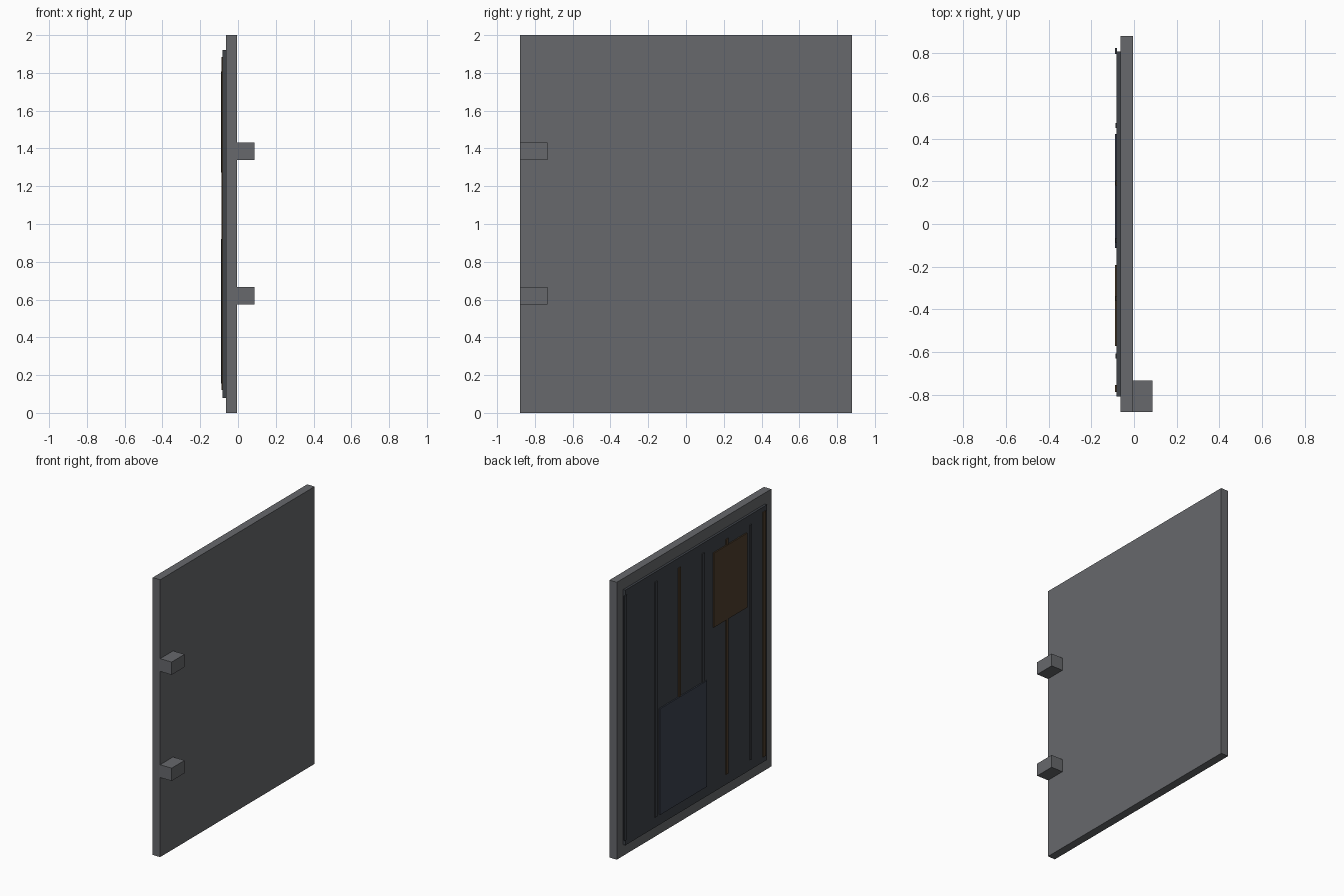
import bpy

if "Cube" in bpy.data.objects:
    bpy.data.objects.remove(bpy.data.objects["Cube"])


def material(name, rgb):
    m = bpy.data.materials.new(name)
    m.diffuse_color = (*rgb, 1)
    m.use_nodes = True
    m.node_tree.nodes["Principled BSDF"].inputs["Base Color"].default_value = m.diffuse_color
    return m


steel = material("dark_steel", (0.135, 0.14, 0.15))
panel_mat = material("panel_dark", (0.05, 0.056, 0.066))
blue = material("slate_blue", (0.045, 0.055, 0.08))
brown = material("rust_brown", (0.08, 0.05, 0.026))


def box(name, x, y, z, mat):
    """Box from (min, max) ranges on each axis."""
    ranges = (x, y, z)
    bpy.ops.mesh.primitive_cube_add(size=1, location=[(a + b) / 2 for a, b in ranges])
    ob = bpy.context.object
    ob.name = name
    ob.scale = [b - a for a, b in ranges]
    bpy.ops.object.transform_apply(location=False, rotation=False, scale=True)
    ob.data.materials.append(mat)
    return ob


# Main door slab
box("door_slab", (-0.064, -0.005), (-0.88, 0.88), (0, 2), steel)

# Hinge blocks
for i, z in enumerate((0.62, 1.385)):
    box(f"hinge_block_{i + 1}", (-0.006, 0.087), (-0.88, -0.733), (z - 0.046, z + 0.046), steel)

# Raised inset panel on the back
box("raised_panel", (-0.081, -0.063), (-0.807, 0.807), (0.08, 1.92), panel_mat)

# Vertical ribs, alternating dark and rusty
for i in range(5):
    y = 0.462 - i * 0.27
    box(f"rib_{i + 1}", (-0.087, -0.08), (y - 0.012, y + 0.012), (0.155, 1.85),
        brown if i % 2 else panel_mat)

# Edge trims
box("edge_trim_left", (-0.088, -0.08), (0.796, 0.825), (0.12, 1.885), panel_mat)
box("edge_trim_right", (-0.088, -0.08), (-0.787, -0.754), (0.12, 1.885), brown)

# Patch plates
box("rust_patch", (-0.09, -0.08), (-0.571, -0.191), (1.272, 1.808), brown)
box("blue_patch", (-0.09, -0.08), (-0.112, 0.422), (0.155, 0.92), blue)
